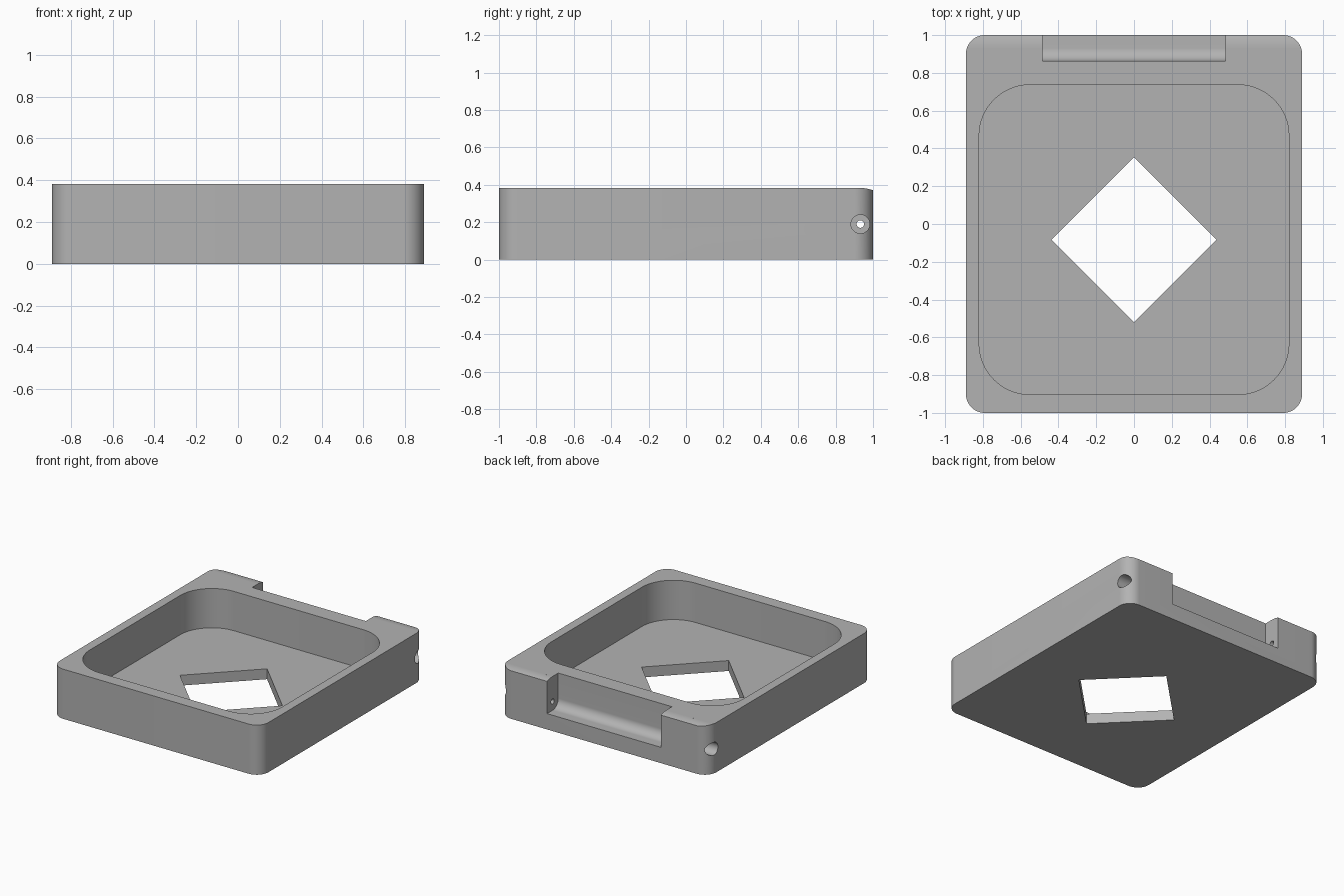
import bpy
import bmesh
from math import cos, sin, pi, radians
from mathutils import Vector

if "Cube" in bpy.data.objects:
    bpy.data.objects.remove(bpy.data.objects["Cube"], do_unlink=True)

WIDTH, LENGTH, HEIGHT = 0.89, 1.0, 0.383   # half width, half length, full height
FLOOR = 0.08
PIN_Y, PIN_Z = 0.932, 0.19                 # hinge axis

grey = bpy.data.materials.new("plain grey")
grey.use_nodes = True
colour = (0.45, 0.45, 0.45, 1)
grey.diffuse_color = colour
grey.node_tree.nodes["Principled BSDF"].inputs["Base Color"].default_value = colour


def arc(cx, cy, r, start, end, steps):
    """Points on an arc, angles in degrees."""
    angles = [radians(start + (end - start) * i / steps) for i in range(steps + 1)]
    return [(cx + r * cos(a), cy + r * sin(a)) for a in angles]


def rounded_rect(x, y0, y1, r):
    centres = [(x - r, y1 - r), (r - x, y1 - r), (r - x, y0 + r), (x - r, y0 + r)]
    pts = []
    for i, (cx, cy) in enumerate(centres):
        pts += arc(cx, cy, r, i * 90, i * 90 + 90, 16)
    return pts


def prism(name, pts, lo, hi, axis="z"):
    """Extrude a profile along z (points are x, y) or along x (points are y, z)."""
    place = (lambda p, h: (p[0], p[1], h)) if axis == "z" else (lambda p, h: (h, p[0], p[1]))
    bm = bmesh.new()
    face = bm.faces.new([bm.verts.new(place(p, lo)) for p in pts])
    ext = bmesh.ops.extrude_face_region(bm, geom=[face])
    verts = [v for v in ext["geom"] if isinstance(v, bmesh.types.BMVert)]
    shift = Vector((0, 0, hi - lo)) if axis == "z" else Vector((hi - lo, 0, 0))
    bmesh.ops.translate(bm, verts=verts, vec=shift)
    bmesh.ops.recalc_face_normals(bm, faces=bm.faces)
    mesh = bpy.data.meshes.new(name)
    bm.to_mesh(mesh)
    bm.free()
    mesh.materials.append(grey)
    obj = bpy.data.objects.new(name, mesh)
    bpy.context.collection.objects.link(obj)
    return obj


# Outer block with rounded upright corners
tray = prism("tray", rounded_rect(WIDTH, -LENGTH, LENGTH, 0.1), 0, HEIGHT)

# Rounded pocket and diamond window through its floor
cutters = [prism("pocket_cutter", rounded_rect(0.82, -0.903, 0.737, 0.27), FLOOR, 0.6)]
cutters.append(prism("window_cutter", arc(0, -0.083, 0.437, 0, 270, 3), -0.2, 0.2))

# Hinge notch: round inner corner under an open slot
notch = arc(PIN_Y, PIN_Z, 0.068, 180, 270, 16)
notch += [(1.2, PIN_Z - 0.068), (1.2, 0.6), (PIN_Y - 0.068, 0.6)]
cutters.append(prism("hinge_notch_cutter", notch, -0.485, 0.485, "x"))

# Top back edge rolled around the hinge axis
roll = arc(PIN_Y, PIN_Z, HEIGHT - PIN_Z, 89, 60, 12) + [(1.2, 0.5), (PIN_Y, 0.5)]
cutters.append(prism("back_edge_cutter", roll, -1.2, 1.2, "x"))

# Pin hole with a wider recess at each side
pin = arc(PIN_Y, PIN_Z, 0.02, 0, 345, 23)
recess = arc(PIN_Y, PIN_Z, 0.05, 0, 352.5, 47)
cutters.append(prism("pin_hole_cutter", pin, -1.1, 1.1, "x"))
for side, lo, hi in (("left", 0.79, 1.1), ("right", -1.1, -0.79)):
    cutters.append(prism(side + "_recess_cutter", recess, lo, hi, "x"))

for cutter in cutters:
    cutter.hide_render = True
    mod = tray.modifiers.new(cutter.name, "BOOLEAN")
    mod.operation = "DIFFERENCE"
    mod.solver = "EXACT"
    mod.object = cutter

# Keep the cut result and drop the cutters
depsgraph = bpy.context.evaluated_depsgraph_get()
result = bpy.data.meshes.new_from_object(tray.evaluated_get(depsgraph))
tray.modifiers.clear()
tray.data = result
for cutter in cutters:
    bpy.data.objects.remove(cutter, do_unlink=True)

bpy.ops.object.select_all(action="DESELECT")
tray.select_set(True)
bpy.context.view_layer.objects.active = tray
bpy.ops.object.shade_smooth_by_angle(angle=radians(30))
